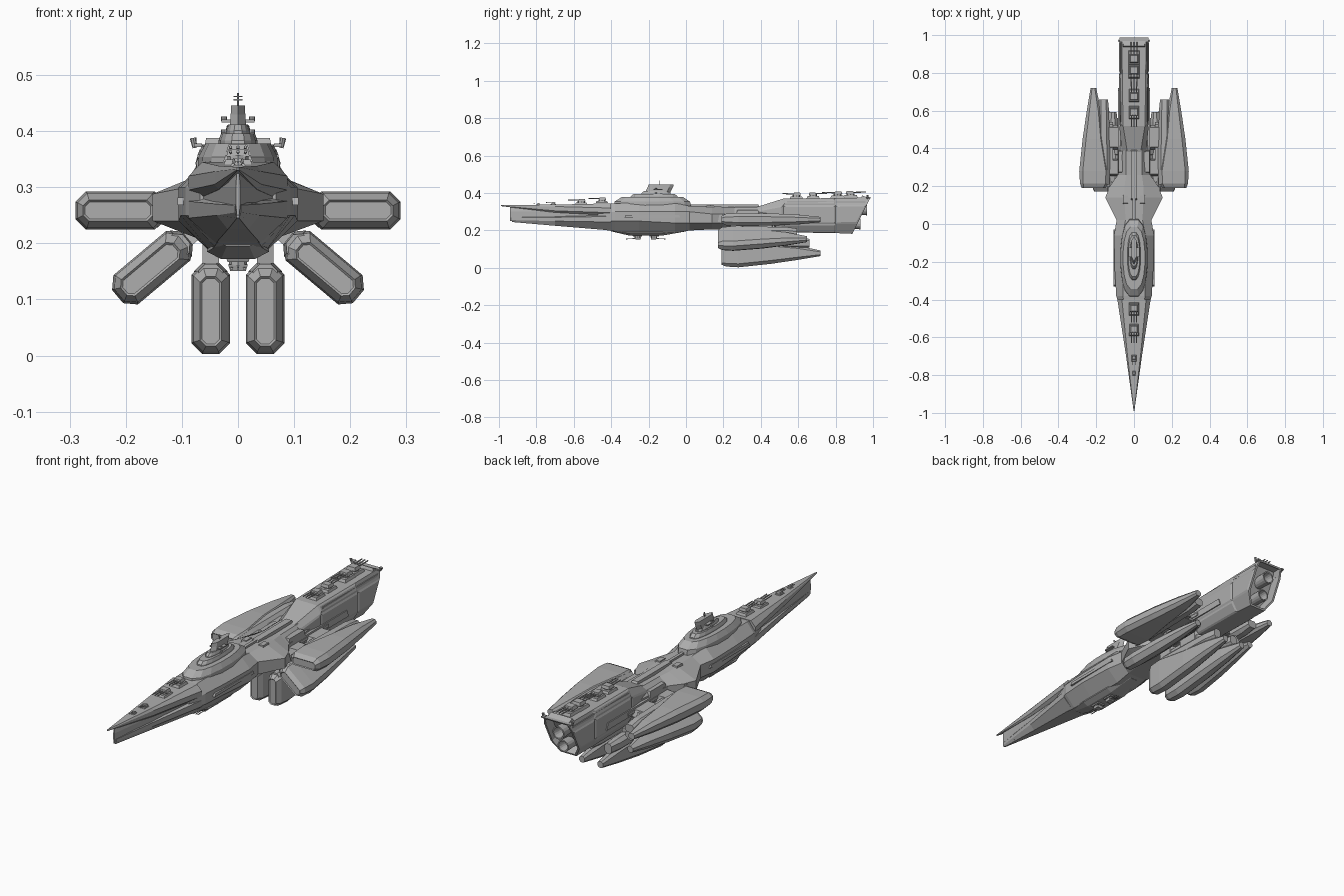
import bpy, bmesh, math
from mathutils import Matrix, Vector

cube = bpy.data.objects.get("Cube")
if cube:
    bpy.data.objects.remove(cube, do_unlink=True)

grey = bpy.data.materials.new("hull_grey")
grey.use_nodes = True
colour = (.42, .42, .42, 1)
grey.diffuse_color = colour
grey.node_tree.nodes["Principled BSDF"].inputs["Base Color"].default_value = colour


def finish(name, bm, matrix=None):
    if matrix:
        bm.transform(matrix)
    bmesh.ops.recalc_face_normals(bm, faces=bm.faces)
    mesh = bpy.data.meshes.new(name)
    bm.to_mesh(mesh)
    bm.free()
    mesh.materials.append(grey)
    obj = bpy.data.objects.new(name, mesh)
    bpy.context.collection.objects.link(obj)
    return obj


def loft(rings):
    """Skin a row of equal rings and cap both ends."""
    bm = bmesh.new()
    rows = [[bm.verts.new(p) for p in ring] for ring in rings]
    n = len(rows[0])
    for a, b in zip(rows, rows[1:]):
        for i in range(n):
            j = (i + 1) % n
            bm.faces.new((a[i], a[j], b[j], b[i]))
    caps = [bm.faces.new(rows[0]), bm.faces.new(rows[-1])]
    bmesh.ops.recalc_face_normals(bm, faces=bm.faces)
    return bm, caps


def section(y, top_w, top_z, mid_w, high_z, low_z, base_w, base_z, slant=0):
    """Eight-sided hull section; slant leans it aft towards the top."""
    half = [(top_w, top_z), (mid_w, high_z), (mid_w, low_z), (base_w, base_z)]
    ring = half + [(-x, z) for x, z in reversed(half)]
    return [(x, y + slant * (z - base_z), z) for x, z in ring]


def hull(name, stations, panels=0):
    bm, caps = loft([section(*s) for s in stations])
    if panels:
        sides = [f for f in bm.faces if abs(f.normal.x) > .6 and f.calc_area() > .004]
        bmesh.ops.inset_individual(bm, faces=sides, thickness=panels, depth=panels / 4)
    return finish(name, bm)


def box(name, centre, size, taper=1, matrix=None):
    """Box whose top is scaled by taper."""
    c, (x, y, z) = Vector(centre), [v / 2 for v in size]
    rings = [[c + Vector((sx * x * t, sy * y * t, h))
              for sx, sy in ((-1, -1), (1, -1), (1, 1), (-1, 1))]
             for h, t in ((-z, 1), (z, taper))]
    return finish(name, loft(rings)[0], matrix)


def tube(name, start, end, radius, end_radius=None, sides=8, matrix=None):
    a, b = Vector(start), Vector(end)
    bm = bmesh.new()
    bmesh.ops.create_cone(bm, cap_ends=True, segments=sides, radius1=radius,
                          radius2=radius if end_radius is None else end_radius,
                          depth=(b - a).length)
    bm.transform(Matrix.Translation((a + b) / 2)
                 @ (b - a).to_track_quat('Z', 'Y').to_matrix().to_4x4())
    return finish(name, bm, matrix)


# Bow: overhanging deck, recessed core and keel
hull("bow_deck", [(-.99, .001, .336, .002, .333, .331, .001, .33),
                  (-.7, .034, .338, .042, .328, .305, .034, .296),
                  (-.4, .064, .345, .088, .32, .295, .07, .28)])
hull("bow_core", [(-.94, .002, .33, .004, .3, .27, .002, .25),
                  (-.4, .06, .33, .07, .3, .26, .05, .22)])
hull("bow_keel", [(-.93, .002, .275, .005, .268, .255, .002, .245),
                  (-.7, .028, .277, .038, .27, .25, .018, .225),
                  (-.4, .06, .285, .088, .275, .245, .04, .2)])

# Main body, flaring shoulders and neck
hull("main_hull", [(-.47, .05, .335, .068, .29, .25, .03, .208),
                   (-.38, .058, .345, .094, .3, .25, .042, .195),
                   (-.25, .06, .347, .102, .3, .25, .05, .187),
                   (-.06, .06, .347, .106, .3, .24, .05, .185),
                   (.02, .045, .33, .092, .3, .24, .05, .2),
                   (.14, .05, .33, .152, .288, .24, .06, .206),
                   (.2, .05, .326, .128, .288, .238, .06, .206),
                   (.26, .042, .324, .086, .29, .24, .055, .206),
                   (.45, .042, .328, .07, .29, .24, .05, .2)])
hull("ventral_blister", [(-.4, .02, .21, .03, .205, .2, .02, .195),
                         (-.3, .03, .21, .055, .19, .185, .03, .172),
                         (-.13, .03, .21, .055, .19, .185, .03, .172),
                         (0, .02, .21, .03, .205, .2, .02, .195)])

# Stern block with recessed slanted transom
stern, ends = loft([section(*s) for s in (
    (.38, .035, .326, .06, .31, .23, .04, .2),
    (.52, .058, .37, .074, .335, .235, .045, .19),
    (.8, .062, .373, .075, .335, .235, .045, .186),
    (.89, .064, .376, .076, .335, .235, .042, .182, .5))])
sides = [f for f in stern.faces if abs(f.normal.x) > .6 and f.calc_area() > .008]
bmesh.ops.inset_individual(stern, faces=sides, thickness=.012, depth=.004)
bmesh.ops.inset_individual(stern, faces=[ends[1]], thickness=.01, depth=0)
bmesh.ops.inset_individual(stern, faces=[ends[1]], thickness=.002, depth=-.045)
finish("stern_block", stern)

# Stacked engine nozzles
for y, z, r in ((.932, .235, .029), (.968, .312, .031)):
    bm = bmesh.new()
    bmesh.ops.create_cone(bm, cap_ends=True, segments=16, radius1=r * .8,
                          radius2=r, depth=.11)
    bm.faces.ensure_lookup_table()
    mouth = [f for f in bm.faces if f.normal.z > .9]
    bmesh.ops.inset_individual(bm, faces=mouth, thickness=.006, depth=0)
    bmesh.ops.inset_individual(bm, faces=mouth, thickness=.006, depth=-.05)
    finish("engine_nozzle", bm, Matrix.Translation((0, y - .055, z))
           @ Matrix.Rotation(-math.pi / 2, 4, 'X'))

# Superstructure terraces and leaning command tower
def terrace(name, y, length, width, low, high, shrink):
    def ring(z, k):
        return [(width * k * math.cos(t) * abs(math.cos(t)) ** -.3,
                 y + length * k * math.sin(t), z)
                for t in (math.tau * (i + .5) / 16 for i in range(16))]
    finish(name, loft([ring(low, 1), ring((low + high) / 2, .98), ring(high, shrink)])[0])


terrace("superstructure", -.18, .21, .073, .33, .378, .8)
terrace("bridge_terrace", -.17, .13, .036, .37, .396, .85)
terrace("tower_foot", -.16, .08, .022, .39, .412, .8)
finish("command_tower", loft([[(x, y + d, z) for x, y in (
    (-w, -.2), (0, -.225), (w, -.2), (w, -.11), (0, -.09), (-w, -.11))]
    for z, w, d in ((.39, .016, 0), (.43, .013, .02), (.446, .012, .025))])[0])
tube("mast", (0, -.14, .44), (0, -.14, .468), .0015)
for z in (.456, .462):
    box("mast_yard", (0, -.14, z), (.016, .002, .002))
for s in (1, -1):
    for z in (.395, .418):
        box("tower_platform", (s * .02, -.15, z), (.018, .05, .005))
        tube("lookout", (s * .025, -.16, z), (s * .025, -.16, z + .008), .005)

# Spine and shoulder details
box("spine", (0, .26, .328), (.034, .28, .022), .9)
box("spine_ridge", (0, .09, .332), (.016, .2, .014), .9)
for s in (1, -1):
    box("shoulder_hatch", (s * .045, .13, .326), (.03, .05, .016), .8)
    box("side_boom", (s * .073, .42, .266), (.022, .6, .032), .96)
    box("boom_rail", (s * .082, .38, .266), (.012, .36, .014))
    box("body_rail", (s * .102, -.18, .275), (.012, .3, .014), .95)
    box("deck_rail", (s * .068, .75, .352), (.008, .42, .012))
    box("neck_block", (s * .06, .33, .29), (.05, .13, .04), .85)
    box("dock_block", (s * .105, .17, .265), (.07, .06, .04), .9)
    box("stern_outrigger", (s * .071, .975, .375), (.014, .025, .006))
    tube("stern_sensor", (s * .077, .97, .37), (s * .08, .97, .388), .004, .006)


# Turret with three barrels; aim is -1 forward or 1 aft, up is -1 underneath
def turret(y, z, aim, size=1, up=1):
    m = Matrix.Translation((0, y, z)) @ Matrix.Diagonal((size, aim * size, up * size, 1))
    box("turret_base", (0, 0, .004), (.055, .07, .012), .85, m)
    tube("turret_ring", (0, 0, .006), (0, 0, .018), .02, matrix=m)
    box("turret_house", (0, -.004, .023), (.044, .04, .014), .8, m)
    for x in (-.014, 0, .014):
        tube("gun_barrel", (x, .01, .023), (x, .075, .025), .0028, sides=6, matrix=m)


for y, z, aim, size in ((-.45, .348, -1, .95), (-.56, .34, -1, .95), (-.71, .337, -1, .5),
                        (-.79, .336, -1, .35), (.59, .372, -1, 1), (.68, .373, 1, 1),
                        (.81, .376, -1, 1.1), (.88, .378, 1, 1.1)):
    turret(y, z, aim, size)
turret(-.26, .175, -1, .8, -1)
turret(-.17, .175, 1, .8, -1)


# Pods: chamfered shells, u runs outward from the root
def pod_ring(y, u0, u1, h):
    c = min(h * .55, (u1 - u0) * .3)
    return [(u, y, v) for u, v in (
        (u0 + c, -h), (u1 - c, -h), (u1, c - h), (u1, h - c),
        (u1 - c, h), (u0 + c, h), (u0, h - c), (u0, c - h))]


def pod(matrix):
    shell, caps = loft([pod_ring(*s) for s in (
        (.19, .022, .146, .019), (.215, .004, .156, .031), (.28, 0, .16, .034),
        (.45, .028, .142, .033), (.6, .045, .12, .026), (.72, .07, .1, .014))])
    bmesh.ops.inset_individual(shell, faces=[caps[0]], thickness=.004, depth=-.004)
    finish("pod_shell", shell, matrix)
    finish("pod_inner_block", loft([pod_ring(*s) for s in (
        (.21, 0, .06, .022), (.3, -.004, .06, .03),
        (.6, .002, .06, .027), (.66, .008, .055, .018))])[0], matrix)
    for y, length in ((.3, .09), (.46, .13)):
        box("pod_pylon", (-.025, y, 0), (.08, length, .03), .8, matrix)
    box("pod_clamp", (-.008, .4, 0), (.024, .28, .022), .9, matrix)


for s in (1, -1):
    for x, z, angle, stretch in ((.13, .2585, 0, 1), (.092, .208, 40, .9), (.0485, .163, 90, 1)):
        pod(Matrix.Diagonal((s, 1, 1, 1)) @ Matrix.Translation((x, 0, z))
            @ Matrix.Rotation(math.radians(angle), 4, 'Y')
            @ Matrix.Diagonal((1, stretch, 1, 1)))
